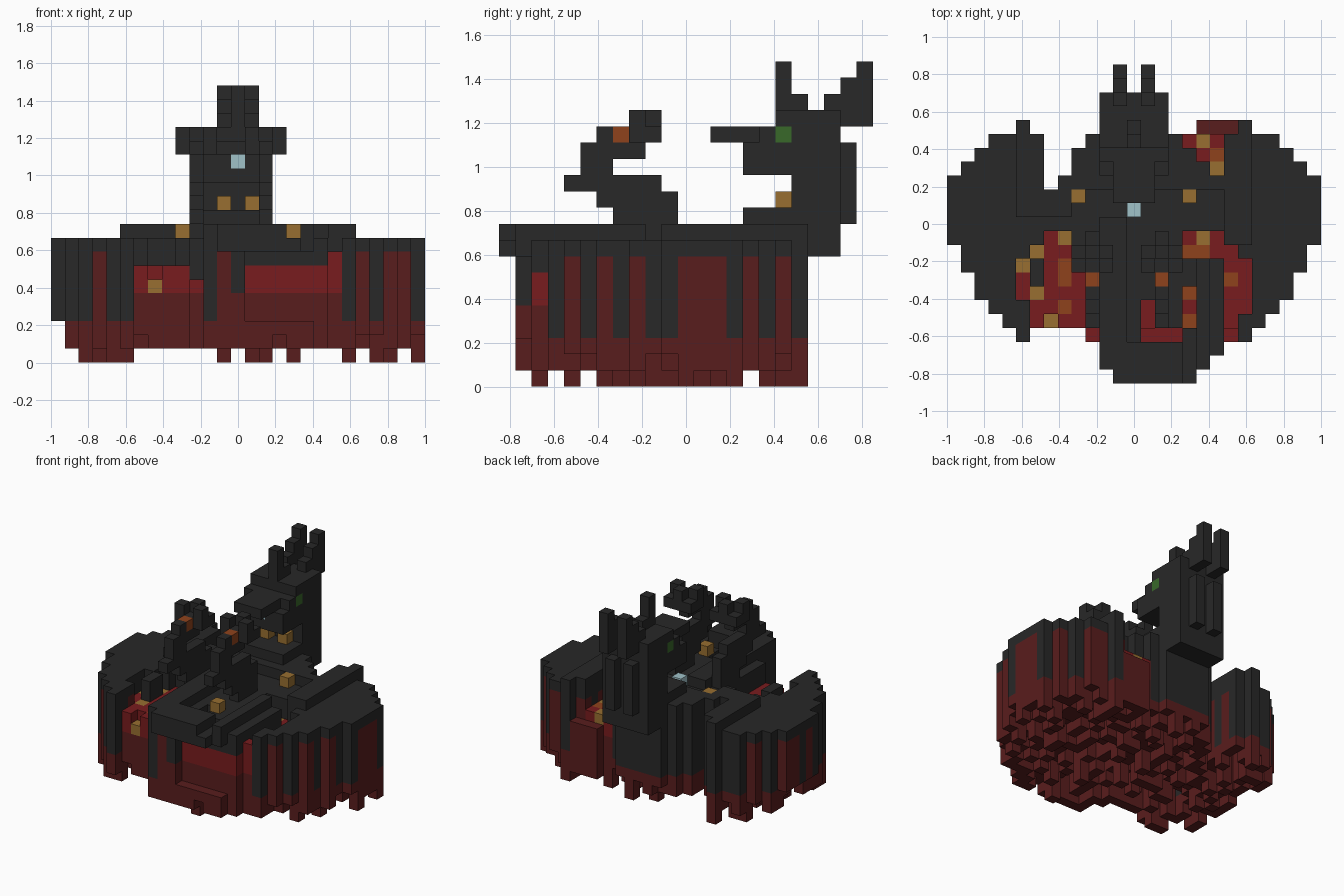
import bpy, bmesh, random
from mathutils import Vector

cube = bpy.data.objects.get("Cube")
if cube:
    bpy.data.objects.remove(cube)
random.seed(4)
V = 2 / 27                      # block size
ORIGIN = Vector((-1, -11.5 * V, 0))

def material(name, hexcode):
    rgb = [int(hexcode[n:n + 2], 16) / 255 for n in (0, 2, 4)]
    rgb = [c / 12.92 if c < 0.04 else ((c + 0.055) / 1.055) ** 2.4 for c in rgb]
    m = bpy.data.materials.new(name)
    m.use_nodes = True
    m.diffuse_color = (*rgb, 1)
    m.node_tree.nodes["Principled BSDF"].inputs["Base Color"].default_value = (*rgb, 1)
    return m

COLOURS = {"charcoal": "282828", "maroon": "591d1d", "red": "791c1e", "gold": "986f31",
           "rust": "8f421c", "pale_blue": "a0c2c9", "green": "38682a"}
MATS = {n: material(n, h) for n, h in COLOURS.items()}
NAMES = list(MATS)
DIRS = [Vector(d) for d in ((1, 0, 0), (-1, 0, 0), (0, 1, 0), (0, -1, 0), (0, 0, 1), (0, 0, -1))]

def build(name, cells):
    """Block model from {(i, j, k): colour}, keeping only exposed faces."""
    bm = bmesh.new()
    for cell, colour in cells.items():
        c = Vector(cell)
        for d in DIRS:
            if tuple(int(n) for n in c + d) in cells:
                continue
            u = Vector((d.y, d.z, d.x))
            w = d.cross(u)
            mid = c + Vector((.5, .5, .5)) + d / 2
            quad = [mid + (a * u + b * w) / 2 for a, b in ((-1, -1), (1, -1), (1, 1), (-1, 1))]
            face = bm.faces.new([bm.verts.new(ORIGIN + p * V) for p in quad])
            face.material_index = NAMES.index(colour)
    bmesh.ops.remove_doubles(bm, verts=bm.verts, dist=V / 100)
    mesh = bpy.data.meshes.new(name)
    for m in MATS.values():
        mesh.materials.append(m)
    bm.to_mesh(mesh)
    bm.free()
    obj = bpy.data.objects.new(name, mesh)
    bpy.context.collection.objects.link(obj)

def box(cells, xs, ys, zs, colour="charcoal"):
    """Fill inclusive ranges with one colour."""
    for i in range(xs[0], xs[1] + 1):
        for j in range(ys[0], ys[1] + 1):
            for k in range(zs[0], zs[1] + 1):
                cells[i, j, k] = colour

# Heart-shaped plan: front and back limit of each column
FRONT = [10, 8, 6, 5, 4, 3, 4, 4, 4, 4, 3, 1, 0, 0, 0, 0, 0, 0, 1, 2, 3, 3, 4, 5, 6, 8, 10]
BACK = [14, 15, 16, 17, 17, 18, 17, 13, 14, 16, 17, 18, 18, 18]
BACK += [18, 18, 17, 17, 18, 18, 18, 18, 17, 17, 16, 15, 14]
plan = {(i, j) for i in range(27) for j in range(FRONT[i], BACK[i] + 1)}

STRIPES_LEFT = {4, 6, 8, 11, 12, 13, 15, 17}
STRIPES_RIGHT = {5, 11, 13, 14, 16}
SLOT = {(17, 10), (19, 10), (18, 10), (17, 9), (18, 9), (19, 9), (20, 9), (20, 8), (21, 8), (21, 7),
        (20, 7), (20, 6), (21, 6), (20, 5), (21, 5), (20, 4), (20, 3), (14, 3), (15, 3), (16, 3),
        (14, 4), (14, 5), (17, 4), (17, 5), (17, 6)}
PIT_DARK = {(6, 10), (9, 10), (6, 8), (6, 7)}
GOLD = {(8, 10), (6, 9), (5, 8), (6, 6), (7, 4), (18, 10), (18, 17), (19, 15)}
RUST = {(9, 9), (8, 8), (8, 7), (8, 5), (17, 9), (18, 9), (20, 7), (17, 4), (17, 6), (19, 16)}

def in_pit(i, j):
    front_pit = 6 <= i <= 9 and j <= 10 and (i, j) not in PIT_DARK or i == 5 and 6 <= j <= 8
    back_pit = 18 <= i <= 20 and j == 18 or 17 <= i <= 19 and j == 17 or 18 <= i <= 19 and j >= 16
    return front_pit or back_pit or (i, j) in {(10, 3), (19, 15)}

def top_of(i, j):
    if in_pit(i, j):
        return 5 if (i, j) in {(7, 4), (10, 3)} or j > 17 else 6
    if (i, j) in SLOT:
        return 7 if j < 4 else 6
    raised = 5 <= i <= 21 and j >= 14 or 11 <= i <= 16 and j <= 2 or 11 <= i <= 12 and j <= 11
    ridges = i == 18 and j <= 8 or 20 <= i <= 21 and j >= 10 or 5 <= i <= 8 and j >= 12
    return 9 if raised or ridges else 8

def colour_of(i, j, k, top, edge):
    open_area = in_pit(i, j) or (i, j) in SLOT
    if k == top and (i, j) in GOLD:
        return "gold"
    if k == top and (i, j) in RUST:
        return "rust"
    if open_area or 14 <= i <= 20 and j < 8:
        if k < 5 or (open_area and j == 18):
            return "maroon"
        if k < 7 or open_area:
            return "red"
    if k < 5 and not edge:
        return "maroon"
    if 3 <= k <= 7:
        if i >= 20 and j in STRIPES_LEFT or i <= 6 and j in STRIPES_RIGHT:
            return "maroon"
        if i == 12 and j < 3:
            return "maroon"
    return "charcoal"

def on_edge(i, j):
    return any((i + a, j + b) not in plan for a in (-1, 0, 1) for b in (-1, 0, 1))

# Hull with ragged hanging underside: two lobes, the middle deck and the fringe
parts = {"right_lobe": {}, "middle_deck": {}, "left_lobe": {}}
fringe = {}
LOW_X = {2, 3, 4, 5, 10, 21} | set(range(12, 18)) | set(range(23, 27))
LOW_Y = {2, 4} | set(range(6, 19))
for i, j in sorted(plan):
    part = parts["right_lobe" if i <= 6 else "left_lobe" if i >= 20 else "middle_deck"]
    top, edge = top_of(i, j), on_edge(i, j)
    overhang = j == 0 or (14 <= i <= 19 and j <= 1)
    deep = not edge and not overhang and random.random() < 0.25
    for k in range(8 if overhang else 4 if deep else 3, top + 1):
        part[i, j, k] = colour_of(i, j, k, top, edge)
    if i < 1 or j < 1 or deep or not edge and random.random() < 0.2:
        continue
    fringe[i, j, 2] = "maroon"
    if random.random() < (0.85 if edge else 0.55):
        fringe[i, j, 1] = "maroon"
        if i in LOW_X and j in LOW_Y and random.random() < 0.4:
            fringe[i, j, 0] = "maroon"
for name, cells in parts.items():
    build(name, cells)
build("hanging_fringe", fringe)

# Rear figure: base, torso, head, snout, crest and horns
figure = {}
box(figure, (11, 15), (18, 20), (8, 12))
box(figure, (11, 15), (15, 17), (10, 10))
box(figure, (11, 15), (15, 20), (13, 14))
box(figure, (12, 14), (13, 15), (15, 15))
box(figure, (11, 15), (16, 20), (15, 15))
box(figure, (11, 15), (17, 20), (16, 16))
box(figure, (13, 13), (17, 18), (17, 17))
box(figure, (13, 13), (17, 17), (18, 19))
for i in (12, 14):
    box(figure, (i, i), (21, 21), (10, 14))
    for k, first in ((16, 21), (17, 20), (18, 21), (19, 22)):
        box(figure, (i, i), (first, 22), (k, k))
    figure[i, 17, 11] = "gold"
for i in (11, 15):
    figure[i, 17, 15] = "green"
figure[13, 15, 14] = "pale_blue"
build("rear_figure", figure)

# Two hooked arms with spread hands
ARM = {10: (7, 10), 11: (6, 10), 12: (4, 9), 13: (5, 6), 14: (5, 8), 15: (6, 9), 16: (9, 9)}
for name, x in (("right_arm", 10), ("left_arm", 15)):
    arm = {}
    box(arm, (x, x), (8, 10), (9, 9))
    for k, ys in ARM.items():
        box(arm, (x, x), ys, (k, k))
    for side in (x - 1, x + 1):
        box(arm, (side, side), (8, 9), (15, 15))
        box(arm, (side, side), (8, 8), (16, 16))
    arm[x, 7, 15] = "rust"
    build(name, arm)

# Small deck lamps
build("gold_lamps", {(9, 13, 9): "gold", (17, 13, 9): "gold", (15, 5, 9): "gold"})
build("blue_lamp", {(13, 12, 9): "pale_blue"})
